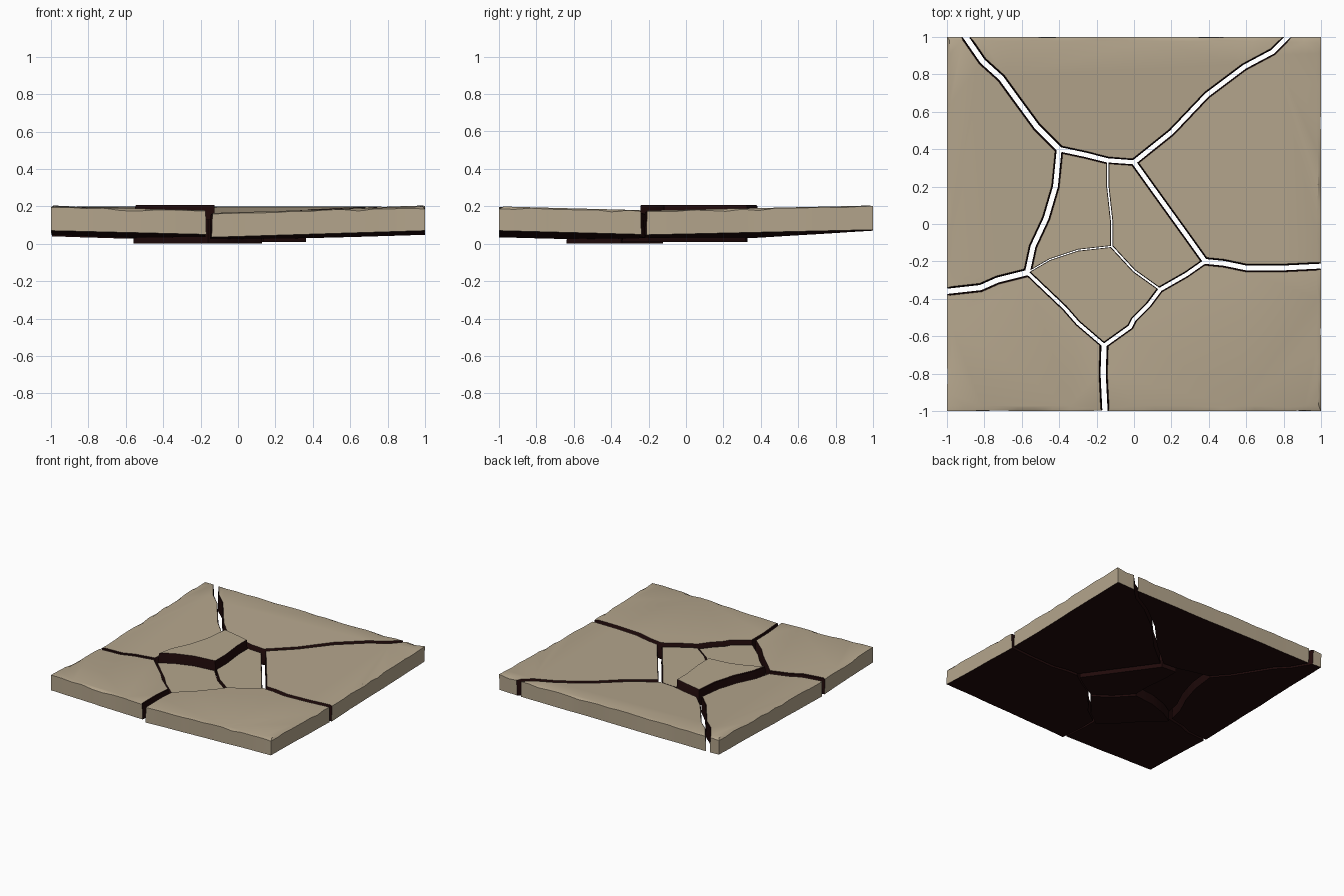
import bpy, bmesh, math, random
from mathutils import Vector

random.seed(4)
if "Cube" in bpy.data.objects:
    bpy.data.objects.remove(bpy.data.objects["Cube"], do_unlink=True)


def make_material(name, colour):
    mat = bpy.data.materials.new(name)
    mat.use_nodes = True
    mat.diffuse_color = colour
    mat.node_tree.nodes["Principled BSDF"].inputs["Base Color"].default_value = colour
    return mat


stone = make_material("tan_stone", (0.46, 0.38, 0.265, 1))
broken = make_material("dark_broken_stone", (0.014, 0.003, 0.003, 1))
STONE, BROKEN = 0, 1
THICKNESS = 0.13

# Crack junctions
north_west, north_mid, north_east = (-.4, .4), (-.14, .34), (0, .33)
east, south_east, south = (.38, -.2), (.14, -.35), (-.16, -.65)
west, middle = (-.57, -.26), (-.12, -.12)

# Each crack: half of its gap, then its path
cracks = {
    "outer_north_west": (.014, [(-.9, 1), (-.81, .87), (-.71, .78), (-.63, .67), (-.52, .52), north_west]),
    "outer_north_east": (.012, [(.82, 1), (.74, .92), (.59, .84), (.39, .69), (.2, .49), north_east]),
    "outer_east": (.013, [east, (.48, -.21), (.6, -.235), (.8, -.235), (1, -.225)]),
    "outer_south": (.014, [south, (-.165, -.8), (-.155, -1)]),
    "outer_west": (.014, [west, (-.73, -.3), (-.82, -.34), (-1, -.36)]),
    "ring_north_a": (.012, [north_west, (-.26, .37), north_mid]),
    "ring_north_b": (.011, [north_mid, north_east]),
    "ring_east": (.012, [north_east, (.1, .19), (.28, -.06), east]),
    "ring_south_east_a": (.01, [east, (.28, -.27), south_east]),
    "ring_south_east_b": (.01, [south_east, (.08, -.43), (0, -.51), (-.02, -.55), south]),
    "ring_south_west": (.009, [south, (-.3, -.53), (-.37, -.45), west]),
    "ring_west": (.013, [west, (-.54, -.12), (-.47, .03), (-.42, .2), north_west]),
    "inner_north": (.004, [north_mid, (-.14, .2), (-.12, .02), middle]),
    "inner_west": (.003, [west, (-.45, -.19), (-.3, -.14), middle]),
    "inner_south_east": (.005, [middle, (0, -.25), south_east]),
}


def outline(steps):
    """Join cracks and slab corners into a loop; each point carries the gap of the edge after it."""
    chains = []
    for step in steps:
        if isinstance(step, tuple):
            chains.append((None, [Vector(step)]))
        else:
            gap, path = cracks[step.lstrip("-")]
            path = [Vector(p) for p in path]
            chains.append((gap, path[::-1] if step[0] == "-" else path))
    points, gaps = [], []
    for i, (gap, path) in enumerate(chains):
        for p in path[:-1]:
            points.append(p)
            gaps.append(gap)
        end, start = path[-1], chains[(i + 1) % len(chains)][1][0]
        length = (start - end).length
        if length > 1e-5:
            # Outer slab edge, divided so that it can be worn
            count = max(1, round(length / .09))
            for k in range(count):
                points.append(end.lerp(start, k / count))
                gaps.append(None)
    return points, gaps


def inset(points, amounts):
    """Move each edge of a counter-clockwise loop inwards by its own amount."""
    result = []
    for i, p in enumerate(points):
        before = (p - points[i - 1]).normalized()
        after = (points[(i + 1) % len(points)] - p).normalized()
        n, m = Vector((-before.y, before.x)), Vector((-after.y, after.x))
        a, b = amounts[i - 1], amounts[i]
        det = n.x * m.y - n.y * m.x
        if abs(det) < .25:
            shift = (n + m).normalized() * (a + b) / 2
        else:
            shift = Vector((a * m.y - b * n.y, b * n.x - a * m.x)) / det
        result.append(p + shift)
    return result


def plane_height(a, b, c):
    """Height function of the tilted plane through three points."""
    a, b, c = Vector(a), Vector(b), Vector(c)
    n = (b - a).cross(c - a)
    return lambda p: a.z - (n.x * (p.x - a.x) + n.y * (p.y - a.y)) / n.z


def build_piece(name, steps, height):
    points, gaps = outline(steps)
    total = len(points)

    def amounts(crack_scale, wear_low, wear_high):
        return [random.uniform(wear_low, wear_high) if g is None else g * crack_scale for g in gaps]

    bottom = inset(points, amounts(1, 0, .006))
    shoulder = inset(points, amounts(1.3, 0, .002))
    top = inset(points, amounts(1.65, .012, .03))
    drops = []
    for i in range(total):
        outer = gaps[i] is None and gaps[i - 1] is None
        drops.append(random.choice((.003, .005, .008, .014)) if outer else .006)

    bm = bmesh.new()
    rings = [
        [bm.verts.new((*p, height(p) - THICKNESS)) for p in bottom],
        [bm.verts.new((*p, height(p) - d)) for p, d in zip(shoulder, drops)],
        [bm.verts.new((*p, height(p))) for p in top],
    ]
    bm.faces.new(rings[0][::-1]).material_index = BROKEN
    bm.faces.new(rings[-1]).material_index = STONE
    for low, high in zip(rings, rings[1:]):
        for i in range(total):
            j = (i + 1) % total
            face = bm.faces.new((low[i], low[j], high[j], high[i]))
            face.material_index = STONE if gaps[i] is None else BROKEN
    mesh = bpy.data.meshes.new(name)
    bm.to_mesh(mesh)
    bm.free()
    mesh.materials.append(stone)
    mesh.materials.append(broken)
    obj = bpy.data.objects.new(name, mesh)
    bpy.context.collection.objects.link(obj)
    bpy.ops.object.select_all(action="DESELECT")
    obj.select_set(True)
    bpy.context.view_layer.objects.active = obj
    bpy.ops.object.shade_smooth_by_angle(angle=math.radians(35))


# Outer pieces, dipping towards the middle
build_piece("north_piece",
            ["outer_north_west", "ring_north_a", "ring_north_b", "-outer_north_east"],
            plane_height((-.9, 1, .2), (.8, 1, .2), (-.2, .35, .16)))
build_piece("west_piece",
            [(-1, 1), "-outer_west", "ring_west", "-outer_north_west"],
            plane_height((-1, 1, .205), (-1, -.35, .17), (-.5, 0, .16)))
build_piece("south_west_piece",
            [(-1, -1), "-outer_south", "ring_south_west", "outer_west"],
            plane_height((-1, -1, .2), (-.17, -1, .18), (-1, -.35, .175)))
build_piece("south_east_piece",
            [(1, -1), "-outer_east", "ring_south_east_a", "ring_south_east_b", "outer_south"],
            plane_height((1, -1, .2), (-.13, -1, .165), (1, -.24, .18)))
build_piece("east_piece",
            [(1, 1), "outer_north_east", "ring_east", "outer_east"],
            plane_height((1, -.2, .178), (1, 1, .205), (0, .33, .16)))

# Centre pieces: one pushed up, two sunken
build_piece("raised_centre_piece",
            ["-ring_north_a", "-ring_west", "inner_west", "-inner_north"],
            lambda p: .208)
build_piece("sunken_east_piece",
            ["-ring_north_b", "inner_north", "inner_south_east", "-ring_south_east_a", "-ring_east"],
            lambda p: .14)
build_piece("sunken_south_piece",
            ["-inner_west", "-ring_south_west", "-ring_south_east_b", "-inner_south_east"],
            lambda p: THICKNESS)
